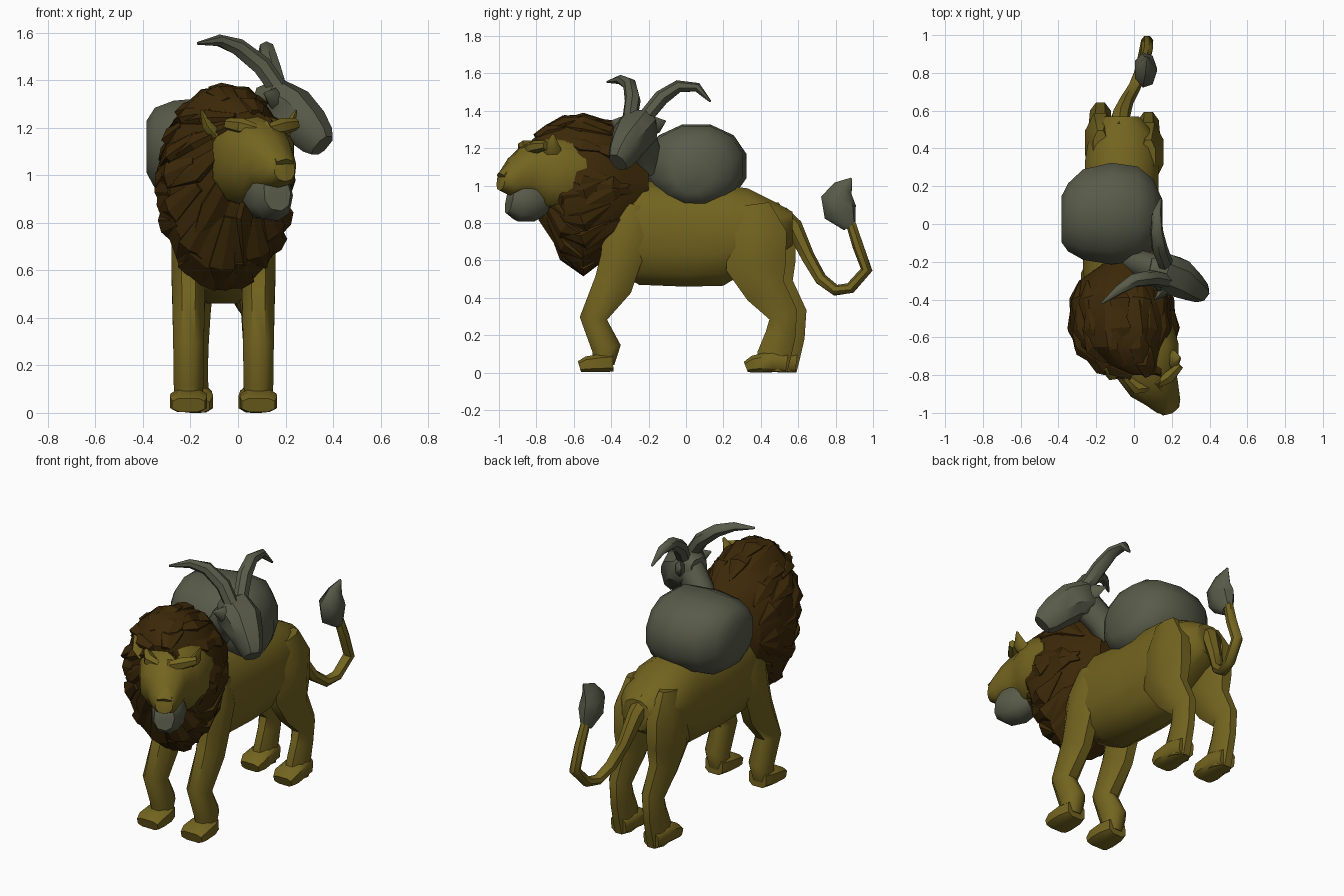
import bpy, math, random
from mathutils import Vector

random.seed(4)


def material(name, rgb):
    m = bpy.data.materials.new(name)
    m.diffuse_color = (*rgb, 1)
    return m


FUR = material("tawny fur", (0.172, 0.127, 0.014))
MANE = material("dark brown hair", (0.045, 0.0215, 0.0025))
GREY = material("grey hide", (0.098, 0.103, 0.067))


def loft(name, rings, mat, n=10, box=1.0, jag=0.0, ref=(0, 0, 1), angle=50, axis=None):
    """Skin elliptical rings (x, y, z, half width, half height) set across their path or a fixed axis."""
    pts = [Vector(r[:3]) for r in rings]
    verts, faces = [], []
    for i, r in enumerate(rings):
        t = (pts[min(i + 1, len(pts) - 1)] - pts[max(i - 1, 0)]).normalized()
        t = Vector(axis) if axis else t
        side = t.cross(Vector(ref)).normalized()
        up = side.cross(t)
        for k in range(n):
            a = 2 * math.pi * (k + 0.5) / n
            c, s = math.cos(a), math.sin(a)
            c, s = math.copysign(abs(c) ** box, c), math.copysign(abs(s) ** box, s)
            f = 1.03 + random.uniform(-jag, jag)
            verts.append(pts[i] + side * (c * r[3] * f) + up * (s * r[4] * f))
    for i in range(len(rings) - 1):
        for k in range(n):
            j = (k + 1) % n
            faces.append((i * n + k, i * n + j, (i + 1) * n + j, (i + 1) * n + k))
    faces += [tuple(reversed(range(n))), tuple(range(len(verts) - n, len(verts)))]
    me = bpy.data.meshes.new(name)
    me.from_pydata(verts, [], faces)
    me.materials.append(mat)
    ob = bpy.data.objects.new(name, me)
    bpy.context.collection.objects.link(ob)
    bpy.ops.object.select_all(action='DESELECT')
    ob.select_set(True)
    bpy.context.view_layer.objects.active = ob
    bpy.ops.object.mode_set(mode='EDIT')
    bpy.ops.mesh.select_all(action='SELECT')
    bpy.ops.mesh.normals_make_consistent(inside=False)
    bpy.ops.object.mode_set(mode='OBJECT')
    bpy.ops.object.shade_smooth_by_angle(angle=math.radians(angle))
    return ob


# Lion torso
X = -0.065
loft("torso", [(X, y, z, w, h) for y, z, w, h in [
    (-0.52, .78, .10, .12), (-0.42, .80, .18, .24), (-0.25, .75, .205, .28),
    (0.0, .73, .20, .27), (0.2, .735, .195, .27), (0.33, .765, .195, .22),
    (0.48, .765, .17, .145), (0.57, .77, .09, .09)]], FUR, 12, box=0.85, axis=(0, 1, 0))

# Legs and paws: rows are (y, z, half width, half depth)
FRONT = [(-0.28, .90, .04, .08), (-0.31, .75, .075, .14), (-0.35, .6, .076, .115),
         (-0.39, .47, .072, .11), (-0.495, .29, .068, .077), (-0.425, .13, .066, .082),
         (-0.44, .05, .06, .06)]
HIND = [(0.38, .90, .04, .09), (0.40, .75, .085, .165), (0.395, .57, .08, .17),
        (0.445, .44, .066, .115), (0.54, .31, .058, .082), (0.525, .2, .054, .085),
        (0.49, .09, .056, .095), (0.48, .01, .056, .085)]
for side, x, dy, tilt in (("left", -0.208, 0.03, 0.03), ("right", 0.086, -0.02, -0.01)):
    loft(side + "_front_leg", [(x, y, z, w, h) for y, z, w, h in FRONT], FUR, 8, ref=(0, 1, 0))
    loft(side + "_front_paw", [(x, -0.57, .033, .07, .03), (x, -0.53, .045, .08, .043),
                               (x, -0.45, .052, .078, .05), (x, -0.39, .055, .058, .05)],
         FUR, 8, box=0.6)
    hx = x + tilt
    loft(side + "_hind_leg", [(hx, y + dy, z, w, h) for y, z, w, h in HIND], FUR, 8, ref=(0, 1, 0))
    loft(side + "_hind_paw", [(hx, 0.34 + dy, .03, .06, .03), (hx, 0.38 + dy, .046, .075, .046),
                              (hx, 0.48 + dy, .06, .068, .058), (hx, 0.56 + dy, .05, .05, .05)],
         FUR, 8, box=0.6)

# Tail with grey tuft
loft("tail", [(x, y, z, r, r) for x, y, z, r in [
    (-0.08, .5, .84, .055), (-0.07, .575, .78, .048), (-0.04, .65, .62, .037), (0, .72, .5, .033),
    (0.03, .80, .44, .03), (.05, .88, .452, .03), (.07, .967, .55, .032), (.07, .92, .68, .03),
    (.06, .885, .79, .027), (.06, .87, .84, .02)]], FUR, 7, ref=(1, 0, 0))
loft("tail_tuft", [(.06, .875, .78, .03, .035), (.06, .825, .86, .06, .09),
                   (.06, .81, .93, .06, .088), (.065, .84, .985, .035, .055),
                   (.07, .885, 1.04, .004, .004)], GREY, 7, ref=(0, 1, 0))

# Mane core, upright rings from the withers to the forehead
MANE_RINGS = [(-.04, -.2, .99, .11, .17), (-.075, -.3, .98, .21, .27), (-.065, -.4, .985, .255, .345),
              (-.055, -.55, .95, .275, .42), (-.045, -.65, .985, .25, .375),
              (-.015, -.74, 1.07, .175, .255), (.05, -.8, 1.17, .10, .10)]
loft("mane", MANE_RINGS, MANE, 18, jag=0.04, angle=25, axis=(0, 1, 0))

# Mane locks: long flat tufts lying along the core, tips swept back and down
for start, count in ((6, 9), (5, 13), (4, 15), (3, 13)):
    for k in range(count):
        a = 2 * math.pi * (k + 0.5 * (start % 2) + random.uniform(-.2, .2)) / count
        path = []
        for step, (f, wide, thick) in enumerate(((.96, .03, .015), (.98, .06, .028), (1.02, .006, .006))):
            r = MANE_RINGS[start - step]
            b = a - 0.12 * step * math.copysign(1, math.sin(a)) * math.copysign(1, math.cos(a)) \
                if abs(math.cos(a)) > 0.3 else a
            path.append((r[0] + math.cos(b) * r[3] * f, r[1], r[2] + math.sin(b) * r[4] * f,
                         wide, thick))
        loft("mane_lock", path, MANE, 6, ref=(math.cos(a), 0, math.sin(a)), angle=25)

# Lion head, muzzle and grey chin
loft("lion_head", [(.04, -.56, 1.07, .17, .17), (.06, -.66, 1.06, .18, .20),
                   (.065, -.76, 1.065, .175, .195), (.1, -.84, 1.065, .14, .155),
                   (.14, -.89, 1.05, .105, .115), (.18, -.96, 1.02, .072, .07),
                   (.195, -.99, 1.025, .048, .05)], FUR, 10, box=0.85)
loft("lion_chin", [(.09, -.77, .93, .08, .085), (.12, -.83, .92, .095, .11),
                   (.15, -.9, .915, .085, .105), (.165, -.945, .925, .058, .075)], GREY, 9, box=0.85)
loft("lion_nose_bridge", [(.11, -.82, 1.2, .05, .04), (.15, -.9, 1.12, .045, .04),
                          (.195, -.985, 1.045, .045, .03)], FUR, 6)
for side, s in (("left", -1), ("right", 1)):
    bx, by = .10 + s * .085, -.84 + s * .03
    loft(side + "_brow", [(bx - s * .06, by - .02 * s - .02, 1.19, .02, .025),
                          (bx, by, 1.205, .035, .035),
                          (bx + s * .06, by + .06, 1.215, .02, .025)], FUR, 6)
    ex, ey = .045 + s * .14, -.74 + s * .03
    loft(side + "_ear", [(ex, ey, 1.17, .03, .05), (ex + s * .035, ey - .01, 1.21, .025, .045),
                         (ex + s * .06, ey, 1.275, .005, .005)], FUR, 6, ref=(0, 1, 0))

# Goat body slumped across the back
loft("goat_body", [(-.385, .025, 1.12, .12, .11), (-.35, .035, 1.115, .18, .17),
                   (-.27, .05, 1.105, .24, .21), (-.12, .055, 1.105, .27, .222),
                   (.02, .055, 1.105, .25, .215), (.1, .05, 1.085, .19, .18),
                   (.15, .03, 1.07, .10, .11)], GREY, 12, box=0.95, axis=(1, 0, 0))
# Goat neck and head turned to the side
loft("goat_neck", [(-.01, -.19, 1.1, .07, .08), (.06, -.22, 1.2, .075, .085),
                   (.15, -.25, 1.29, .08, .09)], GREY, 8)
loft("goat_head", [(.08, -.24, 1.31, .06, .06), (.15, -.255, 1.305, .105, .105),
                   (.225, -.28, 1.27, .105, .1), (.29, -.32, 1.205, .08, .09),
                   (.335, -.35, 1.15, .06, .075), (.355, -.365, 1.125, .045, .055)],
     GREY, 8, box=0.75, angle=40)

# Goat horns and ears
loft("left_horn", [(.17, -.3, 1.36, .04, .04), (.1, -.285, 1.46, .042, .042),
                   (0, -.3, 1.54, .036, .036), (-.08, -.35, 1.567, .025, .025),
                   (-.17, -.42, 1.555, .006, .006)], GREY, 7, ref=(0, 1, 0))
loft("right_horn", [(.17, -.22, 1.36, .04, .04), (.135, -.13, 1.47, .042, .042),
                    (.12, -.04, 1.53, .034, .034), (.12, .06, 1.525, .025, .025),
                    (.14, .13, 1.45, .006, .006)], GREY, 7, ref=(1, 0, 0))
for side, y, tip in (("left", -.32, -.40), ("right", -.2, -.11)):
    loft(side + "_goat_ear", [(.17, y, 1.31, .02, .035), (.15, (y + tip) / 2, 1.325, .028, .045),
                              (.11, tip, 1.345, .004, .004)], GREY, 6)
